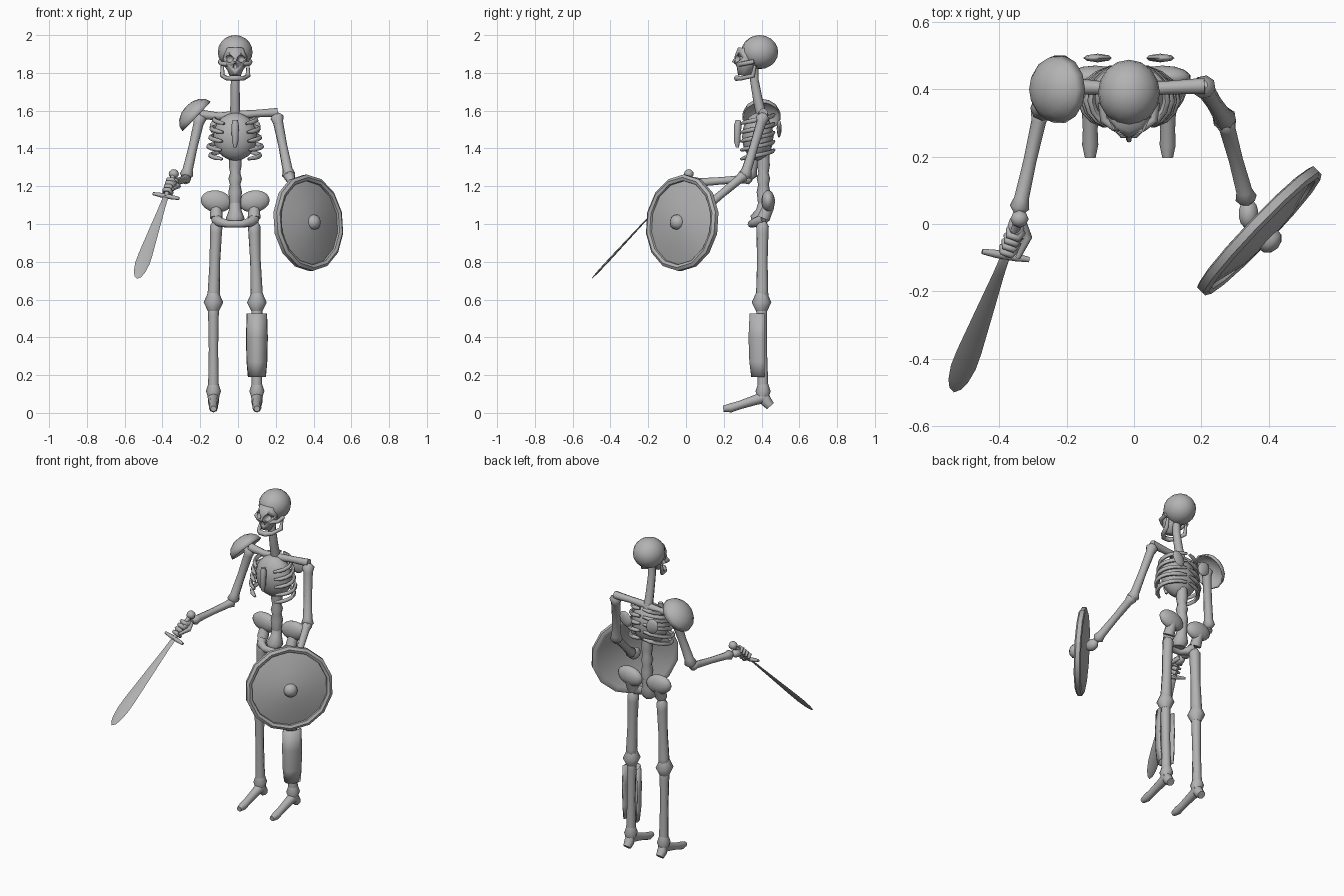
import bpy, bmesh
from math import sin, cos, pi, radians
from mathutils import Matrix, Vector

if "Cube" in bpy.data.objects:
    bpy.data.objects.remove(bpy.data.objects["Cube"])

CX = -0.015          # body midline
SIDES = (("left", 1), ("right", -1))

bone = bpy.data.materials.new("bone_grey")
bone.use_nodes = True
bone.diffuse_color = (0.45, 0.45, 0.45, 1)
bone.node_tree.nodes["Principled BSDF"].inputs["Base Color"].default_value = bone.diffuse_color


def activate(ob):
    bpy.ops.object.select_all(action="DESELECT")
    ob.select_set(True)
    bpy.context.view_layer.objects.active = ob


def finish(ob, angle=45):
    ob.data.materials.clear()
    ob.data.materials.append(bone)
    activate(ob)
    bpy.ops.object.shade_smooth_by_angle(angle=radians(angle))
    return ob


def add_mesh(name, bm, angle=45):
    bmesh.ops.recalc_face_normals(bm, faces=bm.faces)
    me = bpy.data.meshes.new(name)
    bm.to_mesh(me)
    bm.free()
    ob = bpy.data.objects.new(name, me)
    bpy.context.collection.objects.link(ob)
    return finish(ob, angle)


def tube(name, points, radii, res=2):
    """Capped tapering tube through the points."""
    cu = bpy.data.curves.new(name, "CURVE")
    cu.dimensions = "3D"
    cu.bevel_depth, cu.bevel_resolution, cu.use_fill_caps = 1, res, True
    sp = cu.splines.new("POLY")
    sp.points.add(len(points) - 1)
    if not isinstance(radii, (list, tuple)):
        radii = [radii] * len(points)
    for p, co, r in zip(sp.points, points, radii):
        p.co, p.radius = (*co, 1), r
    ob = bpy.data.objects.new(name, cu)
    bpy.context.collection.objects.link(ob)
    activate(ob)
    bpy.ops.object.convert(target="MESH")
    return finish(bpy.context.object, 60)


def limb(name, a, b, r, knob=1.35):
    """Long bone: knobbly ends and a slimmer shaft."""
    a, b = Vector(a), Vector(b)
    steps = (-0.03, 0.03, 0.12, 0.5, 0.88, 0.97, 1.03)
    scale = (0.6, knob, 1, 0.88, 1, knob, 0.6)
    return tube(name, [a.lerp(b, t) for t in steps], [r * s for s in scale])


def ball(name, loc, size, tilt=0, seg=14, rings=9):
    bm = bmesh.new()
    m = Matrix.Translation(loc) @ Matrix.Rotation(tilt, 4, "Y") @ Matrix.Diagonal((*size, 1))
    bmesh.ops.create_uvsphere(bm, u_segments=seg, v_segments=rings, radius=1, matrix=m)
    return add_mesh(name, bm, 80)


def lathe(name, profile, steps, matrix, arc=2 * pi, start=0, thick=0, angle=45):
    """Turn (radius, height) points about local z."""
    bm = bmesh.new()
    vs = [bm.verts.new((r * cos(start), r * sin(start), z)) for r, z in profile]
    es = [bm.edges.new(p) for p in zip(vs, vs[1:])]
    bmesh.ops.spin(bm, geom=vs + es, axis=(0, 0, 1), cent=(0, 0, 0), angle=arc, steps=steps)
    bmesh.ops.remove_doubles(bm, verts=bm.verts, dist=1e-5)
    bm.transform(matrix)
    ob = add_mesh(name, bm, angle)
    if thick:
        mod = ob.modifiers.new("thickness", "SOLIDIFY")
        mod.thickness, mod.offset = thick, -1
    return ob


def frame(origin, z, x):
    """Matrix with local z along z and local x as near to x as possible."""
    z = Vector(z).normalized()
    y = z.cross(Vector(x)).normalized()
    rot = Matrix((y.cross(z), y, z)).transposed().to_4x4()
    return Matrix.Translation(origin) @ rot


# Skull with sockets cut out
skull = ball("cranium", (CX, 0.39, 1.91), (0.092, 0.098, 0.09), seg=16, rings=10)
face = tube("face", [(CX, 0.325, 1.93), (CX, 0.32, 1.88), (CX, 0.317, 1.84), (CX, 0.31, 1.815),
                     (CX, 0.305, 1.785)], [0.05, 0.064, 0.062, 0.042, 0.03])
cutters = [ball("socket_cutter", (CX + s * 0.031, 0.27, 1.875), (0.02, 0.04, 0.02)) for s in (1, -1)]
cutters.append(ball("nose_cutter", (CX, 0.255, 1.835), (0.011, 0.03, 0.017)))
for ob in (skull, face):
    for c in cutters:
        mod = ob.modifiers.new("socket", "BOOLEAN")
        mod.operation, mod.solver, mod.object = "DIFFERENCE", "EXACT", c
    activate(ob)
    for mod in list(ob.modifiers):
        bpy.ops.object.modifier_apply(modifier=mod.name)
for c in cutters:
    bpy.data.objects.remove(c)
tube("nose_bridge", [(CX, 0.275, 1.885), (CX, 0.25, 1.86), (CX, 0.26, 1.85)], [0.01, 0.008, 0.003])
jaw = [(0.068, 0.365, 1.84), (0.068, 0.355, 1.785), (0.045, 0.295, 1.772), (0.018, 0.268, 1.772)]
tube("jaw", [(CX + x, y, z) for x, y, z in jaw] + [(CX - x, y, z) for x, y, z in reversed(jaw)],
     [0.008, 0.013, 0.012, 0.015, 0.015, 0.012, 0.013, 0.008])
for side, s in SIDES:
    tube(side + "_cheekbone", [(CX + s * 0.04, 0.285, 1.845), (CX + s * 0.075, 0.31, 1.85),
                               (CX + s * 0.08, 0.36, 1.86)], 0.012)

# Spine
tube("neck", [(CX, 0.36, 1.86), (CX, 0.362, 1.76), (CX, 0.38, 1.66), (CX, 0.405, 1.55)],
     [0.022, 0.023, 0.025, 0.028])
tube("lower_spine", [(CX, 0.41, z / 100) for z in (138, 131, 127, 124, 121, 117, 110)],
     [0.03, 0.034, 0.027, 0.036, 0.028, 0.036, 0.028])
tube("sacrum", [(CX, 0.415, 1.13), (CX, 0.405, 1.07), (CX, 0.39, 1.03), (CX, 0.385, 1.0)],
     [0.028, 0.034, 0.05, 0.035])

# Rib cage
ball("chest_core", (CX, 0.38, 1.462), (0.116, 0.083, 0.127), seg=16, rings=10)
tube("sternum", [(CX, 0.278, 1.55), (CX, 0.274, 1.52), (CX, 0.27, 1.44), (CX, 0.272, 1.405)],
     [0.014, 0.02, 0.017, 0.008])
for side, s in SIDES:
    for i, w in enumerate((0.112, 0.125, 0.132, 0.142, 0.132)):
        path = []
        for k in range(9):
            a = radians(85 - k * 18)
            path.append((CX + s * w * cos(a), 0.372 + 0.094 * sin(a), 1.58 - i * 0.047 - k * 0.006))
        tube(f"{side}_rib_{i + 1}", path, [0.008] + [0.012] * 7 + [0.007], 1)
    ball(side + "_shoulder_blade", (CX + s * 0.093, 0.493, 1.505), (0.04, 0.013, 0.05), s * 0.5, 8, 6)
tube("collar_bone", [(-0.2, 0.41, 1.58), (-0.1, 0.405, 1.57), (CX, 0.4, 1.575), (0.1, 0.405, 1.585),
                     (0.21, 0.41, 1.59)], [0.026, 0.02, 0.024, 0.02, 0.024])

# Pelvis
for side, s in SIDES:
    ball(side + "_hip_wing", (CX + s * 0.1, 0.435, 1.12), (0.085, 0.036, 0.058), s * -0.15)
    tube(side + "_hip_strut", [(CX + s * 0.1, 0.44, 1.1), (CX + s * 0.1, 0.41, 1.03)], [0.03, 0.034])
hip = [(0.1, 0.41, 1.025), (0.08, 0.37, 1.01), (0.035, 0.345, 1.0)]
tube("pubic_arch", [(CX + x, y, z) for x, y, z in hip] + [(CX - x, y, z) for x, y, z in reversed(hip)],
     [0.03, 0.026, 0.02, 0.02, 0.026, 0.03])

# Legs and feet
for side, s in SIDES:
    x = CX + s * 0.115
    limb(side + "_thigh", (CX + s * 0.1, 0.405, 1.0), (x, 0.403, 0.6), 0.032, 1.05)
    tube(side + "_knee", [(x, 0.4, z) for z in (0.635, 0.585, 0.54)], [0.03, 0.052, 0.03])
    limb(side + "_shin", (x, 0.4, 0.57), (x, 0.408, 0.1), 0.028, 1.05)
    tube(side + "_ankle", [(x, 0.408, z) for z in (0.16, 0.115, 0.07)], [0.025, 0.04, 0.025])
    tube(side + "_heel", [(x, 0.405, 0.1), (x, 0.425, 0.06), (x, 0.447, 0.036)], [0.028, 0.03, 0.024])
    tube(side + "_foot", [(x, 0.42, 0.085), (x, 0.36, 0.066), (x, 0.28, 0.04), (x, 0.235, 0.026),
                          (x, 0.197, 0.022)], [0.032, 0.026, 0.022, 0.024, 0.016])

# Shin guard: open shell around the front of the left shin
lathe("shin_guard", [(0.048, 0.19), (0.055, 0.27), (0.058, 0.4), (0.054, 0.525)], 10,
      Matrix.Translation((0.1, 0.415, 0)) @ Matrix.Diagonal((1, 1.45, 1, 1)), pi, pi, 0.01)

# Left arm
limb("left_upper_arm", (0.205, 0.41, 1.575), (0.27, 0.31, 1.25), 0.027)
limb("left_forearm", (0.27, 0.31, 1.26), (0.335, 0.07, 1.06), 0.024)
ball("left_hand", (0.34, 0.03, 1.04), (0.03, 0.045, 0.035))

# Right arm
limb("right_upper_arm", (-0.2, 0.41, 1.57), (-0.275, 0.34, 1.25), 0.027)
limb("right_forearm", (-0.275, 0.34, 1.24), (-0.342, 0.04, 1.218), 0.022)

# Shoulder guard
lathe("shoulder_guard", [(0.108, 0), (0.1, 0.028), (0.076, 0.054), (0.04, 0.071), (0, 0.076)], 14,
      frame((-0.22, 0.4, 1.57), (-0.72, 0, 0.69), (0.69, 0, 0.72)) @ Matrix.Diagonal((1, 0.95, 1, 1)),
      thick=0.008)

# Round shield: dish, boss and raised rim in one turned profile
lathe("shield", [(0, 0.076), (0.022, 0.07), (0.038, 0.055), (0.04, 0.04), (0.12, 0.032), (0.222, 0.004),
                 (0.224, 0.016), (0.24, 0.022), (0.256, 0.012), (0.256, -0.012), (0.24, -0.018),
                 (0.224, -0.012), (0.12, 0.018), (0, 0.03)], 14,
      frame((0.372, -0.02, 1.006), (0.72, -0.69, 0.09), (0, 0, 1)))

# Sword, laid out along its own axis from pommel to tip
sword = frame((-0.34, 0.015, 1.265), (-0.195, -0.515, -0.555), (1, 0, 0))
lathe("sword_blade", [(0, 0.16), (0.014, 0.165), (0.017, 0.25), (0.027, 0.42), (0.037, 0.6), (0.038, 0.67),
                      (0.03, 0.73), (0.018, 0.765), (0, 0.782)], 8,
      sword @ Matrix.Diagonal((1, 0.16, 1, 1)))
tube("sword_grip", [sword @ Vector((0, 0, z)) for z in (0, 0.17)], 0.013)
tube("sword_guard", [sword @ Vector((x, 0, 0.165)) for x in (-0.072, -0.03, 0.03, 0.072)],
     [0.008, 0.012, 0.012, 0.008])
ball("sword_pommel", (-0.34, 0.015, 1.265), (0.027, 0.026, 0.025), 0, 8, 6)

# Right hand gripping the sword
ball("right_palm", (-0.35, -0.015, 1.212), (0.026, 0.045, 0.026))
for i in range(4):
    z = 0.06 + i * 0.025
    tube(f"right_finger_{i + 1}", [sword @ Vector((0.022 * cos(a), 0.024 * sin(a), z))
                                   for a in (-1.2, 0, 1.2, 2.4, 3.6)], [0.012] * 4 + [0.007], 1)
tube("right_thumb", [(-0.335, 0.01, 1.215), (-0.315, -0.04, 1.2), (-0.345, -0.1, 1.185)],
     [0.014, 0.013, 0.008])
